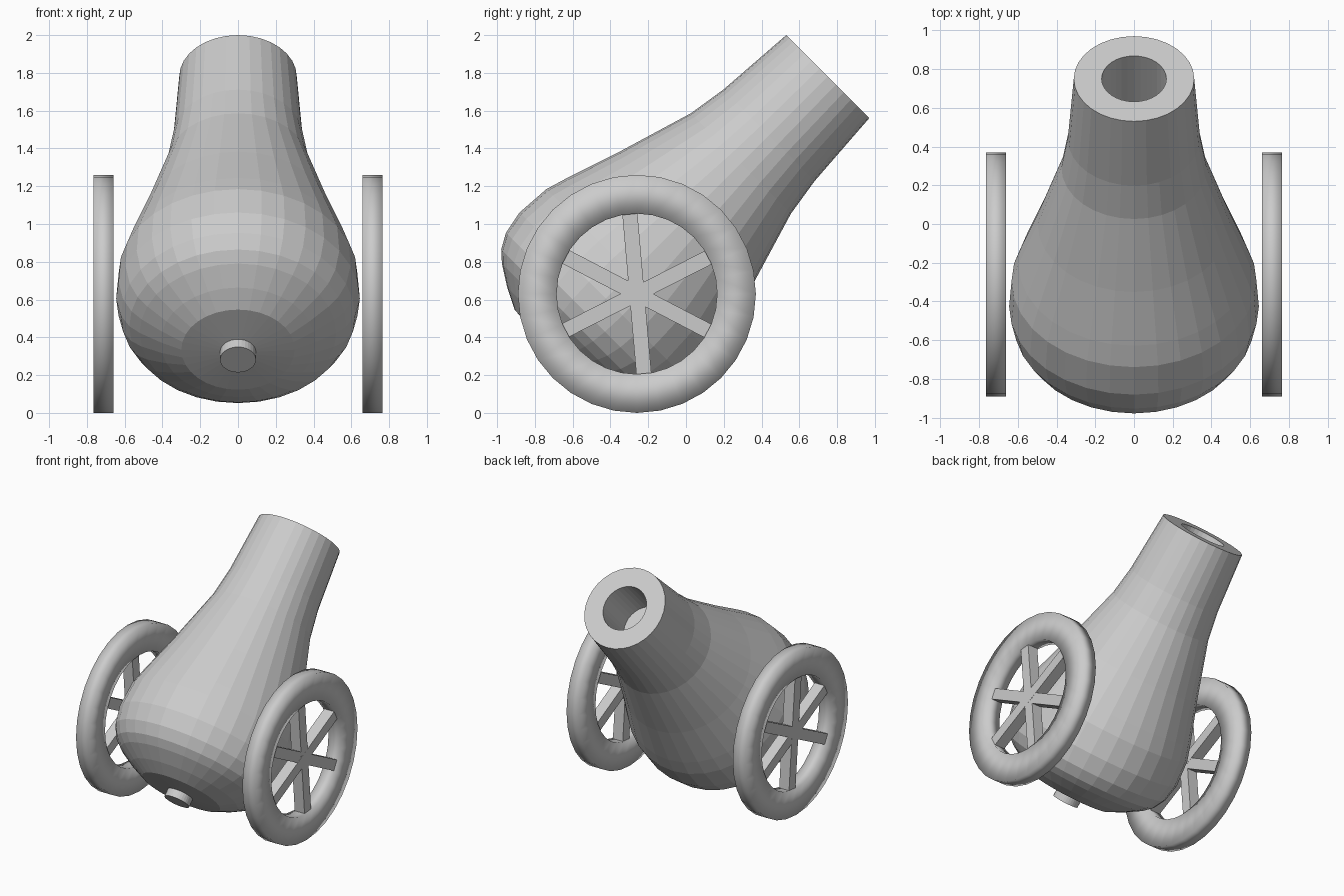
import bpy, bmesh
from math import radians, sin, cos, pi
from mathutils import Matrix

if "Cube" in bpy.data.objects:
    bpy.data.objects.remove(bpy.data.objects["Cube"])


def finish(name, bm, smooth=False):
    bmesh.ops.recalc_face_normals(bm, faces=bm.faces)
    for f in bm.faces:
        f.smooth = smooth
    me = bpy.data.meshes.new(name)
    bm.to_mesh(me)
    bm.free()
    ob = bpy.data.objects.new(name, me)
    bpy.context.collection.objects.link(ob)
    return ob


def lathe(name, profile, sides, closed=False, smooth=False):
    """Revolve (radius, height) points about z; zero radius makes a pole."""
    bm = bmesh.new()
    rings = []
    for r, h in profile:
        if r == 0:
            rings.append([bm.verts.new((0, 0, h))] * sides)
        else:
            rings.append([bm.verts.new((r * cos(2 * pi * i / sides),
                                        r * sin(2 * pi * i / sides), h))
                          for i in range(sides)])
    pairs = list(zip(rings, rings[1:]))
    if closed:
        pairs.append((rings[-1], rings[0]))
    for a, b in pairs:
        for i in range(sides):
            j = (i + 1) % sides
            bm.faces.new(list(dict.fromkeys((a[i], a[j], b[j], b[i]))))
    return finish(name, bm, smooth)


# Barrel: pear-shaped body, neck, muzzle and blind bore, tilted 45 degrees
TILT = Matrix.Translation((0, -0.515, 0.515)) @ Matrix.Rotation(radians(-45), 4, 'X')
barrel = lathe("barrel", [
    (0, -0.28), (0.30, -0.255), (0.41, -0.20), (0.52, -0.13), (0.575, -0.08),
    (0.62, 0.0), (0.645, 0.127), (0.632, 0.315), (0.596, 0.435), (0.498, 0.73),
    (0.375, 1.14), (0.342, 1.35), (0.311, 1.789),
    (0.167, 1.789), (0.167, 1.43), (0, 1.43)], 32)
barrel.matrix_world = TILT

# Small knob at the breech
knob = lathe("breech_knob", [(0, -0.33), (0.095, -0.33), (0.095, -0.24), (0, -0.24)], 32)
knob.matrix_world = TILT

# Wheels: soft-shaded rim with three crossing bars as spokes
for side, label in ((1, "right"), (-1, "left")):
    hub = Matrix.Translation((side * 0.7125, -0.26, 0.63))
    rim = lathe(label + "_wheel_rim", [(0.63, -0.0525), (0.63, 0.0525),
                                       (0.425, 0.0525), (0.425, -0.0525)],
                32, closed=True, smooth=True)
    rim.matrix_world = hub @ Matrix.Rotation(radians(90), 4, 'Y')
    bm = bmesh.new()
    for k, angle in enumerate((27, 95, 152.5)):
        size = Matrix.Diagonal((0.085 - 0.001 * k, 0.85, 0.08, 1))
        bmesh.ops.create_cube(bm, size=1,
                              matrix=Matrix.Rotation(radians(angle), 4, 'X') @ size)
    spokes = finish(label + "_wheel_spokes", bm)
    spokes.matrix_world = hub
